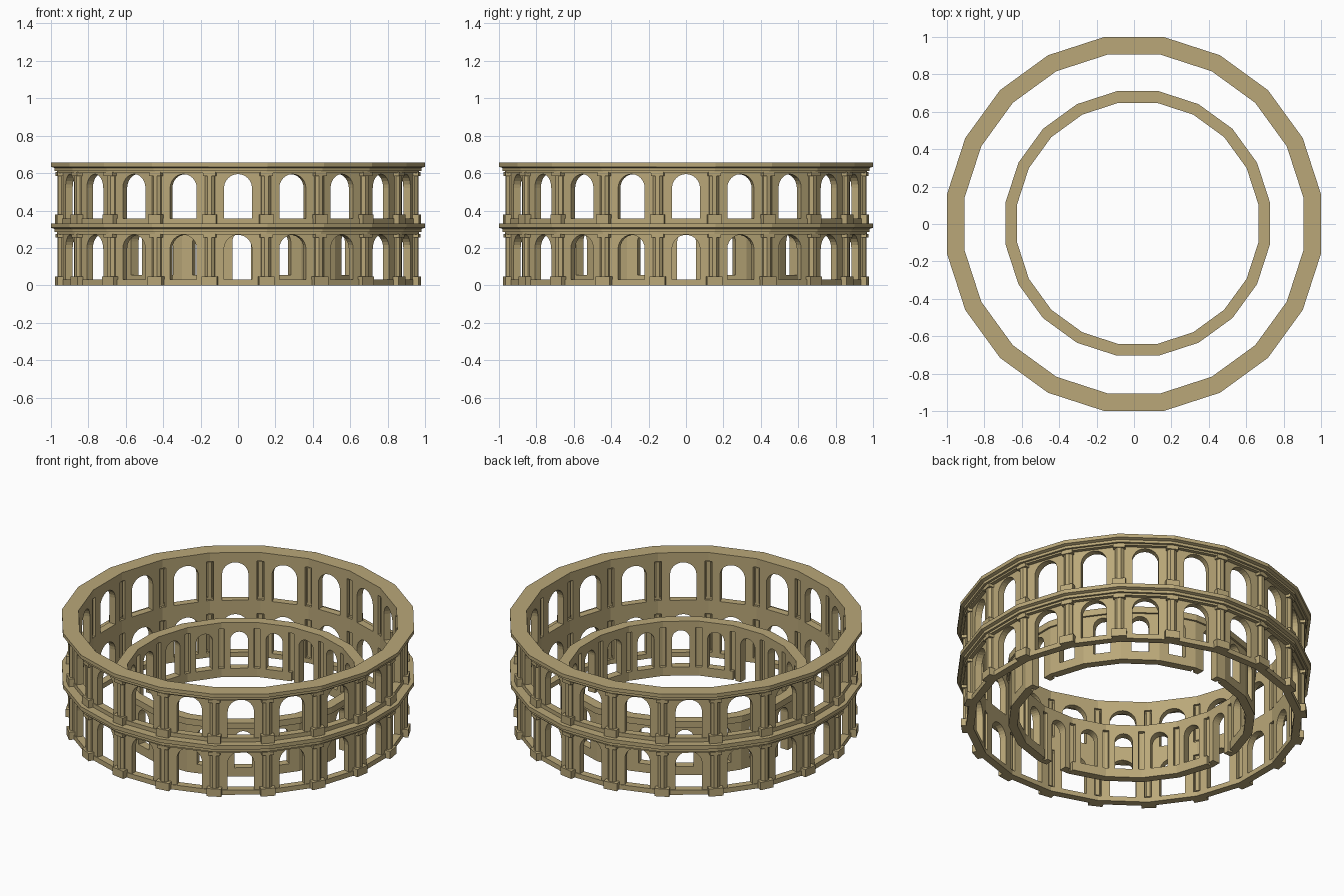
import bpy, bmesh, math
from mathutils import Matrix, Vector

if "Cube" in bpy.data.objects:
    bpy.data.objects.remove(bpy.data.objects["Cube"])

N = 20
STEP = 2 * math.pi / N
T = math.tan(STEP / 2)
stone = bpy.data.materials.new("sandstone")
stone.diffuse_color = (0.49, 0.39, 0.19, 1)
stone.use_nodes = True
stone.node_tree.nodes["Principled BSDF"].inputs["Base Color"].default_value = stone.diffuse_color


def finish(bm, name, loc=(0, 0)):
    bmesh.ops.recalc_face_normals(bm, faces=bm.faces)
    me = bpy.data.meshes.new(name)
    bm.to_mesh(me)
    bm.free()
    me.materials.append(stone)
    ob = bpy.data.objects.new(name, me)
    ob.location = (loc[0], loc[1], 0)
    bpy.context.collection.objects.link(ob)


def spin(p, k):
    # local point: x along the wall, y = distance from centre, facing -y for k = 0
    return Matrix.Rotation(k * STEP, 3, 'Z') @ Vector((p[0], -p[1], p[2]))


def prism(bm, outer, inner, k):
    a = [bm.verts.new(spin(p, k)) for p in outer]
    b = [bm.verts.new(spin(p, k)) for p in inner]
    bm.faces.new(a)
    bm.faces.new(b[::-1])
    for i in range(len(a)):
        j = (i + 1) % len(a)
        bm.faces.new((a[j], a[i], b[i], b[j]))


def ring(name, profile, loc=(0, 0), skip=()):
    # polygonal ring swept from an (apothem, z) profile, optionally with gaps
    bm = bmesh.new()
    if skip:
        for k in range(N):
            if k not in skip:
                prism(bm, [(-a * T, a, z) for a, z in profile],
                      [(a * T, a, z) for a, z in profile], k)
    else:
        loops = [[bm.verts.new(spin((a * T, a, z), k)) for a, z in profile] for k in range(N)]
        for k in range(N):
            p, q = loops[k], loops[(k + 1) % N]
            for i in range(len(p)):
                j = (i + 1) % len(p)
                bm.faces.new((p[i], q[i], q[j], p[j]))
    finish(bm, name, loc)


def box_profile(a0, a1, z0, z1):
    return [(a0, z0), (a1, z0), (a1, z1), (a0, z1)]


def arcade(name, a0, a1, z0, z1, hw, top, gap=0.0, loc=(0, 0), doors=(), door_z=0.0):
    # one arched plate per side; gap leaves a slot at each corner
    bm = bmesh.new()
    for k in range(N):
        spring = top - hw
        zb = door_z if k in doors else z0

        def outline(a):
            s = a * T - gap
            pts = [(-s, a, zb), (-s, a, z1), (s, a, z1), (s, a, zb), (hw, a, zb)]
            pts += [(hw * math.cos(t), a, spring + hw * math.sin(t))
                    for t in [math.pi * i / 12 for i in range(13)]]
            return pts + [(-hw, a, zb)]
        prism(bm, outline(a1), outline(a0), k)
    finish(bm, name, loc)


def block(bm, hw, r0, r1, z0, z1, k):
    prism(bm, [(-hw, r1, z0), (hw, r1, z0), (hw, r1, z1), (-hw, r1, z1)],
          [(-hw, r0, z0), (hw, r0, z0), (hw, r0, z1), (-hw, r0, z1)], k)


def columns(name, z0, z1, hw):
    # pedestal, octagonal shaft and capital at every corner
    bm = bmesh.new()
    for i in range(N):
        k = i + 0.5
        block(bm, hw, 0.93, 0.985, z0, z0 + 0.048, k)
        block(bm, 0.034, 0.93, 0.982, z1 - 0.02, z1, k)
        rim = [(0.028 * math.cos(t), 0.95 + 0.028 * math.sin(t))
               for t in [(j + 0.5) * math.pi / 4 for j in range(8)]]
        prism(bm, [(x, y, z0 + 0.04) for x, y in rim],
              [(x, y, z1 - 0.01) for x, y in rim], k)
    finish(bm, name)


# outer wall: two arcaded storeys, inner layer has recessed corner slots
ring("outer_sill", box_profile(0.905, 0.95, 0, 0.03))
ring("upper_sill", box_profile(0.905, 0.95, 0.33, 0.357))
for name, z0, z1, top in (("lower", 0.03, 0.28, 0.27), ("upper", 0.357, 0.605, 0.595)):
    arcade(name + "_arcade", 0.925, 0.945, z0, z1, 0.075, top)
    arcade(name + "_arcade_lining", 0.905, 0.925, z0, z1, 0.075, top, gap=0.02)

# stepped cornices
ring("floor_cornice", [(0.905, 0.272), (0.968, 0.272), (0.968, 0.285), (0.982, 0.285),
                       (0.982, 0.302), (1.0, 0.308), (1.0, 0.332), (0.905, 0.332)])
ring("top_cornice", [(0.905, 0.602), (0.968, 0.602), (0.968, 0.612), (0.982, 0.612),
                     (0.982, 0.628), (1.0, 0.634), (1.0, 0.656), (0.905, 0.656)])

# engaged columns
columns("lower_columns", 0, 0.275, 0.042)
columns("upper_columns", 0.332, 0.605, 0.038)

# inner wall: one storey, slightly off centre, four doors reach the ground
C = (0.02, 0.003)
DOORS = (0, 5, 10, 15)
ring("inner_sill", box_profile(0.645, 0.695, 0, 0.055), C, DOORS)
arcade("inner_arcade", 0.665, 0.695, 0.055, 0.31, 0.05, 0.285, 0, C, DOORS)
arcade("inner_arcade_lining", 0.645, 0.665, 0.055, 0.31, 0.05, 0.285, 0.018, C, DOORS)
ring("inner_cornice", box_profile(0.645, 0.707, 0.303, 0.342), C)
